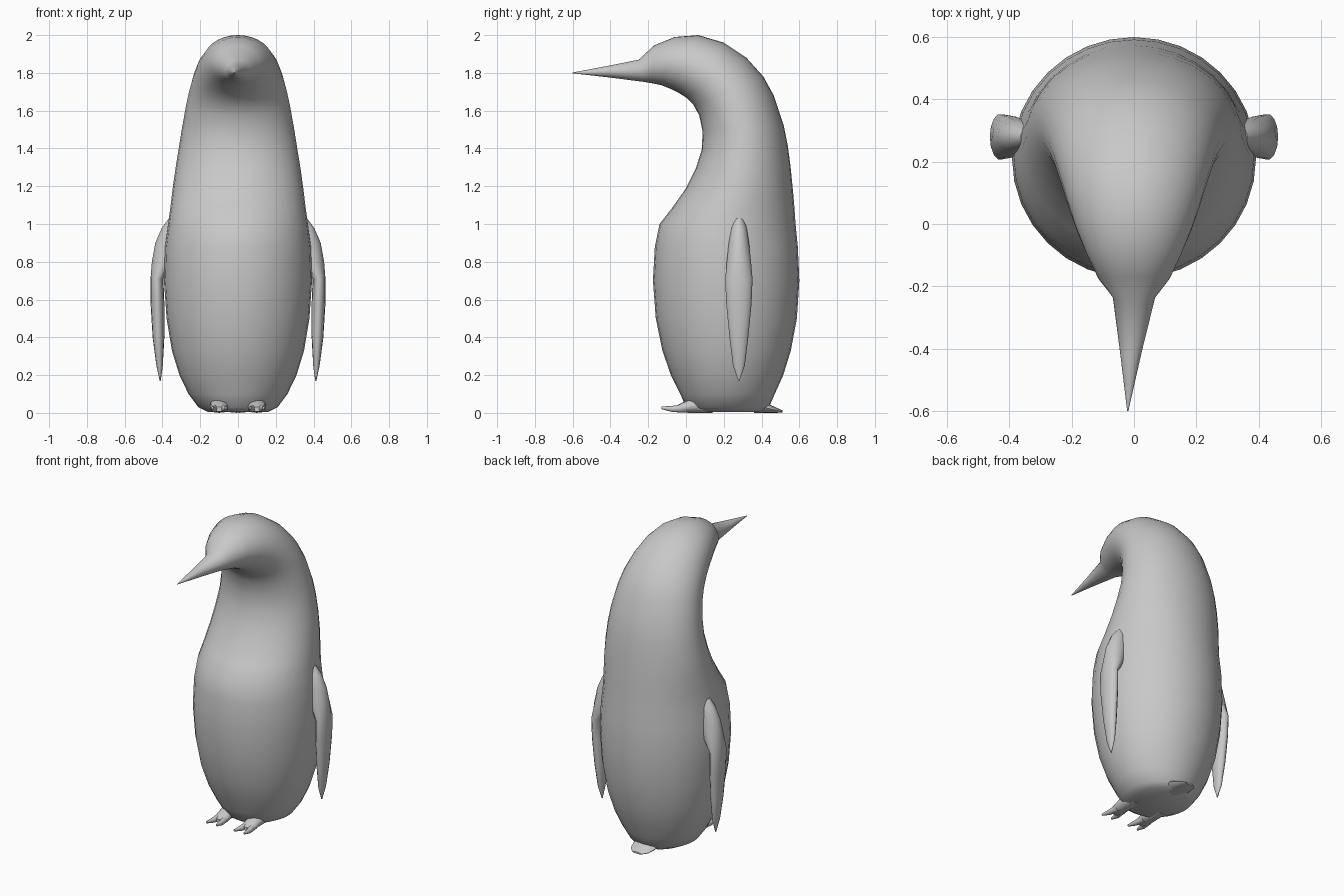
import bpy, bmesh, math
from mathutils import Vector

grey = bpy.data.materials.new("plain grey")
grey.diffuse_color = (0.58, 0.58, 0.58, 1)


def loft(name, rings, sides, mirror=False):
    """Skin elliptical rings, each (end point, opposite end point, half-width vector)."""
    bm = bmesh.new()
    loops = []
    for a, b, w in rings:
        a, b, w = Vector(a), Vector(b), Vector(w)
        c, r = (a + b) / 2, (a - b) / 2
        angles = [2 * math.pi * i / sides for i in range(sides)]
        loops.append([bm.verts.new(c + r * math.cos(t) + w * math.sin(t)) for t in angles])
    for p, q in zip(loops, loops[1:]):
        for i in range(sides):
            j = (i + 1) % sides
            bm.faces.new((p[i], p[j], q[j], q[i]))
    bm.faces.new(loops[0])
    bm.faces.new(loops[-1])
    bmesh.ops.recalc_face_normals(bm, faces=bm.faces)
    mesh = bpy.data.meshes.new(name)
    bm.to_mesh(mesh)
    bm.free()
    mesh.materials.append(grey)
    obj = bpy.data.objects.new(name, mesh)
    bpy.context.collection.objects.link(obj)
    if mirror:
        obj.modifiers.new("mirror", 'MIRROR')
    bpy.ops.object.select_all(action='DESELECT')
    obj.select_set(True)
    bpy.context.view_layer.objects.active = obj
    bpy.ops.object.shade_smooth_by_angle(angle=math.radians(50))
    return obj


# body, neck and head: front y, front z, back y, back z, half width
body = [
    (0.04, 0.005, 0.41, 0.005, 0.16), (0.00, 0.03, 0.44, 0.03, 0.21),
    (-0.03, 0.10, 0.47, 0.10, 0.262), (-0.08, 0.20, 0.515, 0.20, 0.31),
    (-0.125, 0.33, 0.555, 0.33, 0.35), (-0.16, 0.50, 0.587, 0.50, 0.378),
    (-0.175, 0.70, 0.60, 0.70, 0.392), (-0.165, 0.88, 0.592, 0.88, 0.386),
    (-0.14, 1.00, 0.58, 1.00, 0.37), (-0.07, 1.09, 0.573, 1.10, 0.357),
    (0.00, 1.19, 0.564, 1.20, 0.345), (0.05, 1.29, 0.553, 1.31, 0.33),
    (0.083, 1.39, 0.538, 1.42, 0.313), (0.088, 1.49, 0.518, 1.52, 0.297),
    (0.07, 1.575, 0.465, 1.68, 0.275), (0.04, 1.63, 0.41, 1.78, 0.258),
    (0.00, 1.67, 0.32, 1.88, 0.238), (-0.04, 1.695, 0.20, 1.96, 0.215),
    (-0.08, 1.715, 0.065, 2.00, 0.187), (-0.13, 1.735, -0.06, 1.99, 0.152),
    (-0.18, 1.745, -0.17, 1.945, 0.115), (-0.22, 1.752, -0.25, 1.87, 0.068)]
rings = [((0, fy, fz), (0, by, bz), (w, 0, 0)) for fy, fz, by, bz, w in body]
# beak, bending slightly to one side
rings += [((-0.01, -0.40, 1.775), (-0.01, -0.42, 1.836), (0.035, 0, 0)),
          ((-0.02, -0.60, 1.798), (-0.02, -0.60, 1.802), (0.002, 0, 0))]
loft("body", rings, 32)

# flippers: z, inner x, outer x, half depth
flipper = [(1.03, 0.30, 0.365, 0.025), (0.98, 0.30, 0.403, 0.042), (0.90, 0.30, 0.438, 0.055),
           (0.80, 0.33, 0.456, 0.066), (0.71, 0.395, 0.463, 0.074), (0.58, 0.39, 0.463, 0.069),
           (0.40, 0.39, 0.452, 0.051), (0.25, 0.398, 0.432, 0.032), (0.17, 0.409, 0.415, 0.003)]
loft("flippers", [((xi, 0.28, z), (xo, 0.28, z), (0, d, 0)) for z, xi, xo, d in flipper], 14, True)


def flat_part(name, sections, mirror):
    """Loft along y through (x, y, low z, high z, half width)."""
    loft(name, [((x, y, lo), (x, y, hi), (w, 0, 0)) for x, y, lo, hi, w in sections], 12, mirror)


# feet and toes
flat_part("feet", [(0.10, 0.14, 0, 0.09, 0.05), (0.10, 0.03, 0, 0.075, 0.048),
                   (0.10, -0.03, 0.002, 0.05, 0.045), (0.10, -0.06, 0.008, 0.032, 0.035)], True)
for label, dx in (("inner", -0.03), ("outer", 0.03)):
    flat_part(label + "_toes", [(0.10 + dx * 0.7, 0.0, 0.002, 0.05, 0.02),
                                (0.10 + dx, -0.07, 0.004, 0.037, 0.017),
                                (0.10 + dx * 1.2, -0.13, 0.02, 0.034, 0.006)], True)

# tail stub
flat_part("tail", [(0, 0.36, 0.0, 0.10, 0.09), (0, 0.43, 0.0, 0.05, 0.08),
                   (0, 0.48, 0.0, 0.027, 0.065), (0, 0.51, 0.003, 0.014, 0.035)], False)
